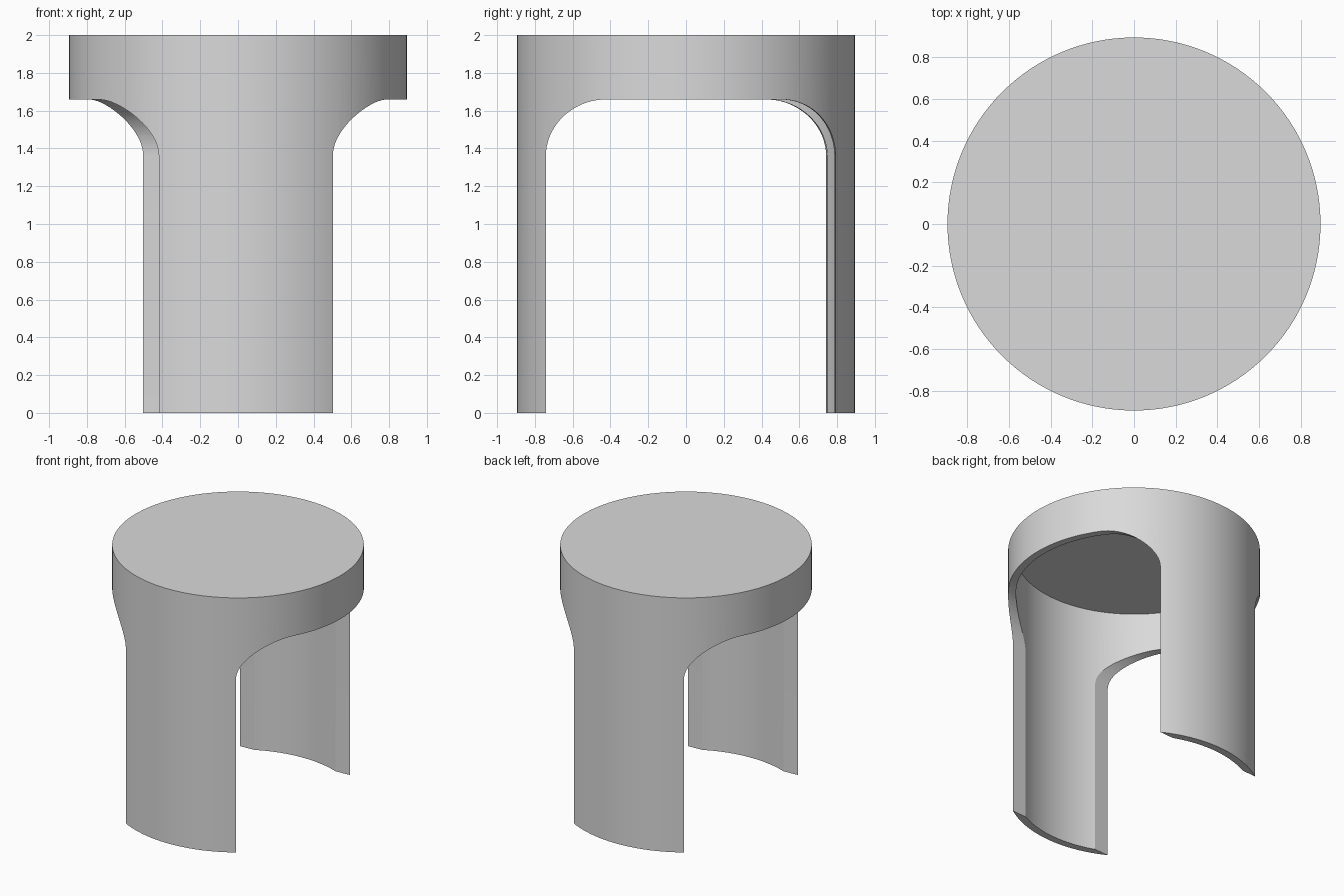
import bpy
import math

cube = bpy.data.objects.get("Cube")
if cube:
    bpy.data.objects.remove(cube, do_unlink=True)

RADIUS, BORE, HEIGHT = 0.896, 0.84, 2.0
CEILING, ARCH_TOP = 1.96, 1.659
ARCH_HALF, FILLET = 0.768, 0.3
TWIST = math.radians(3.1)

grey = bpy.data.materials.new("plain grey")
grey.use_nodes = True
color = (0.7, 0.7, 0.7, 1)
grey.diffuse_color = color
grey.node_tree.nodes["Principled BSDF"].inputs["Base Color"].default_value = color


def cylinder(name, radius, bottom, top):
    bpy.ops.mesh.primitive_cylinder_add(
        vertices=128, radius=radius, depth=top - bottom,
        location=(0, 0, (bottom + top) / 2))
    obj = bpy.context.object
    obj.name = name
    return obj


def arch_prism(name):
    """Round-topped slot running from side to side."""
    profile = [(-ARCH_HALF, -0.5)]
    steps = 20
    for side in (-1, 1):
        for i in range(steps + 1):
            t = i / steps if side < 0 else 1 - i / steps
            a = t * math.pi / 2
            y = side * (ARCH_HALF - FILLET + FILLET * math.cos(a))
            profile.append((y, ARCH_TOP - FILLET + FILLET * math.sin(a)))
    profile.append((ARCH_HALF, -0.5))
    n = len(profile)
    verts = [(x, y, z) for x in (-2, 2) for y, z in profile]
    faces = [tuple(reversed(range(n))), tuple(range(n, 2 * n))]
    faces += [(i, (i + 1) % n, (i + 1) % n + n, i + n) for i in range(n)]
    mesh = bpy.data.meshes.new(name)
    mesh.from_pydata(verts, [], faces)
    obj = bpy.data.objects.new(name, mesh)
    bpy.context.collection.objects.link(obj)
    obj.rotation_euler.z = TWIST
    # Keep the cutter normals pointing outward
    bpy.context.view_layer.objects.active = obj
    bpy.ops.object.mode_set(mode="EDIT")
    bpy.ops.mesh.select_all(action="SELECT")
    bpy.ops.mesh.normals_make_consistent(inside=False)
    bpy.ops.object.mode_set(mode="OBJECT")
    return obj


# Capped tube, hollowed from below and slotted to leave two curved legs
cap = cylinder("two_legged_cap", RADIUS, 0, HEIGHT)
cap.data.materials.append(grey)
cutters = [cylinder("bore_cutter", BORE, -0.5, CEILING), arch_prism("arch_cutter")]
for cutter in cutters:
    cutter.data.materials.append(grey)
    mod = cap.modifiers.new(cutter.name, "BOOLEAN")
    mod.operation, mod.solver, mod.object = "DIFFERENCE", "EXACT", cutter
    bpy.context.view_layer.objects.active = cap
    bpy.ops.object.modifier_apply(modifier=mod.name)
for cutter in cutters:
    bpy.data.objects.remove(cutter, do_unlink=True)

bpy.ops.object.select_all(action="DESELECT")
cap.select_set(True)
bpy.context.view_layer.objects.active = cap
bpy.ops.object.shade_smooth_by_angle(angle=math.radians(15))
